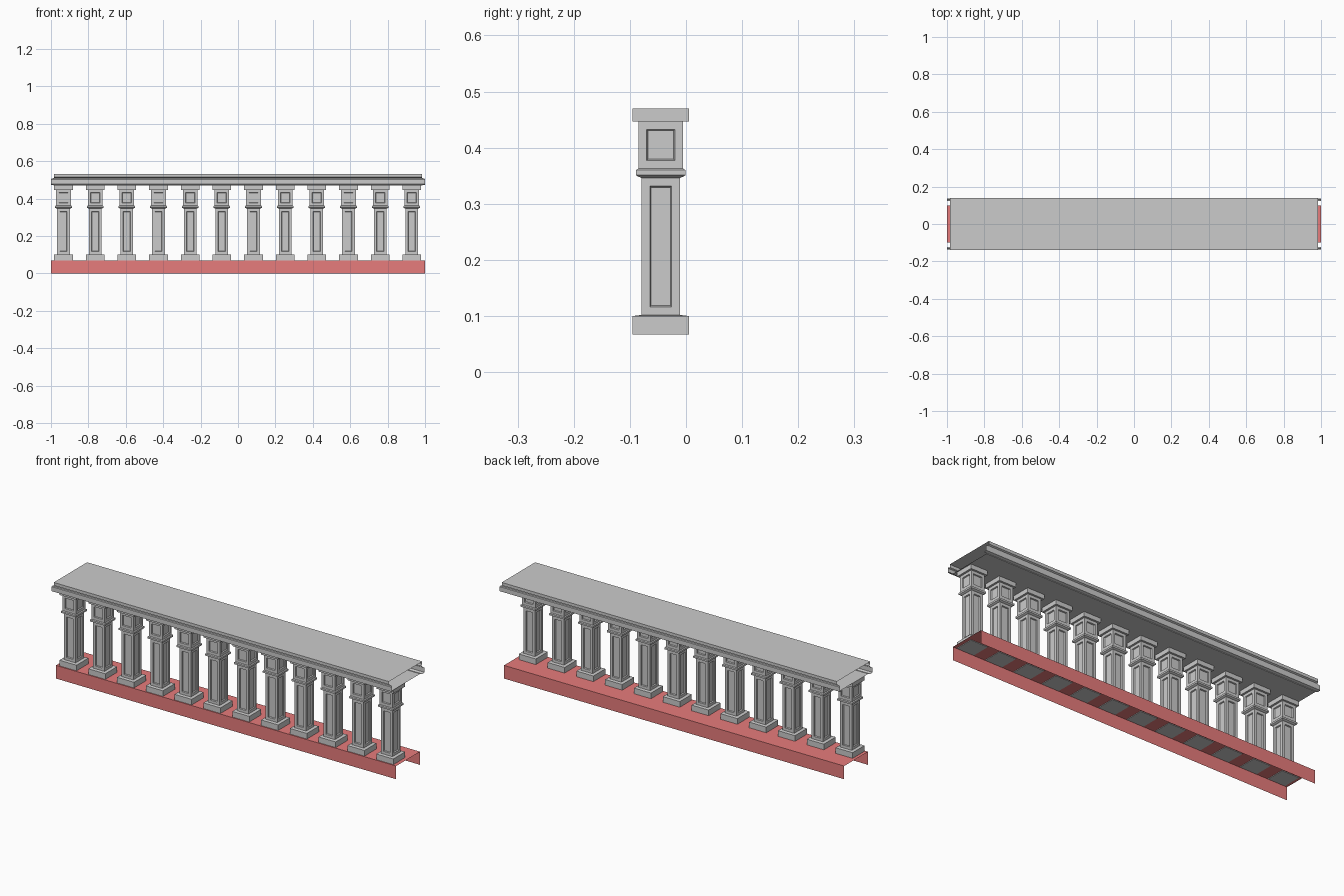
import bpy, bmesh

if "Cube" in bpy.data.objects:
    bpy.data.objects.remove(bpy.data.objects["Cube"])


def finish(name, bm, mat=None):
    mesh = bpy.data.meshes.new(name)
    bm.to_mesh(mesh)
    bm.free()
    if mat:
        mesh.materials.append(mat)
    obj = bpy.data.objects.new(name, mesh)
    bpy.context.collection.objects.link(obj)
    return obj


def add_strip(bm, profile):
    """Sweep a (y, z, half_length) profile along x as an open sheet."""
    rows = [[bm.verts.new((s * h, y, z)) for s in (-1, 1)] for y, z, h in profile]
    for a, b in zip(rows, rows[1:]):
        bm.faces.new((a[0], a[1], b[1], b[0]))


# Red base: channel open at the bottom and ends
red = bpy.data.materials.new("red_base")
red.diffuse_color = (0.8, 0.2, 0.2, 1)
red.use_nodes = True
red.node_tree.nodes["Principled BSDF"].inputs["Base Color"].default_value = red.diffuse_color
bm = bmesh.new()
add_strip(bm, [(-0.1, 0, 1), (-0.1, 0.07, 1), (0.1, 0.07, 1), (0.1, 0, 1)])
finish("base_channel", bm, red)

# Handrail: moulded sides joined by the top and bottom plates, open ends
side = [(0.14, 0.53, 0.985), (0.14, 0.514, 0.985), (0.132, 0.510, 0.985),
        (0.132, 0.505, 1), (0.136, 0.502, 1), (0.136, 0.478, 1),
        (0.122, 0.474, 1), (0.122, 0.471, 0.985)]
bm = bmesh.new()
front = [(-y, z, h) for y, z, h in reversed(side)]
add_strip(bm, front + side + front[:1])
bmesh.ops.remove_doubles(bm, verts=bm.verts, dist=1e-5)
bmesh.ops.recalc_face_normals(bm, faces=bm.faces)
finish("handrail", bm)

# Baluster: stacked square rings (half width, z)
rings = [(0.05, 0.067), (0.05, 0.1), (0.034, 0.102), (0.034, 0.346),
         (0.039, 0.348), (0.0445, 0.351), (0.0445, 0.360), (0.0395, 0.363),
         (0.0395, 0.447), (0.05, 0.447), (0.05, 0.470)]
panelled = (2, 7)  # shaft and upper block carry recessed panels
bm = bmesh.new()
loops = [[bm.verts.new((sx * w, sy * w, z))
          for sx, sy in ((-1, -1), (1, -1), (1, 1), (-1, 1))] for w, z in rings]
panels = []
for i, (a, b) in enumerate(zip(loops, loops[1:])):
    for k in range(4):
        n = (k + 1) % 4
        face = bm.faces.new((a[k], a[n], b[n], b[k]))
        if i in panelled:
            panels.append(face)
bm.faces.new(loops[0][::-1])
bm.faces.new(loops[-1])
bm.normal_update()
bmesh.ops.inset_individual(bm, faces=panels, thickness=0.0205)
bmesh.ops.inset_individual(bm, faces=panels, thickness=0.003, depth=-0.006)
baluster = finish("baluster", bm)

# Row of twelve along the front half of the base
for i in range(12):
    obj = baluster if i == 0 else baluster.copy()
    if i:
        obj.name = f"baluster_{i + 1}"
        bpy.context.collection.objects.link(obj)
    obj.location = (-0.933 + i * 0.1693, -0.045, 0)
